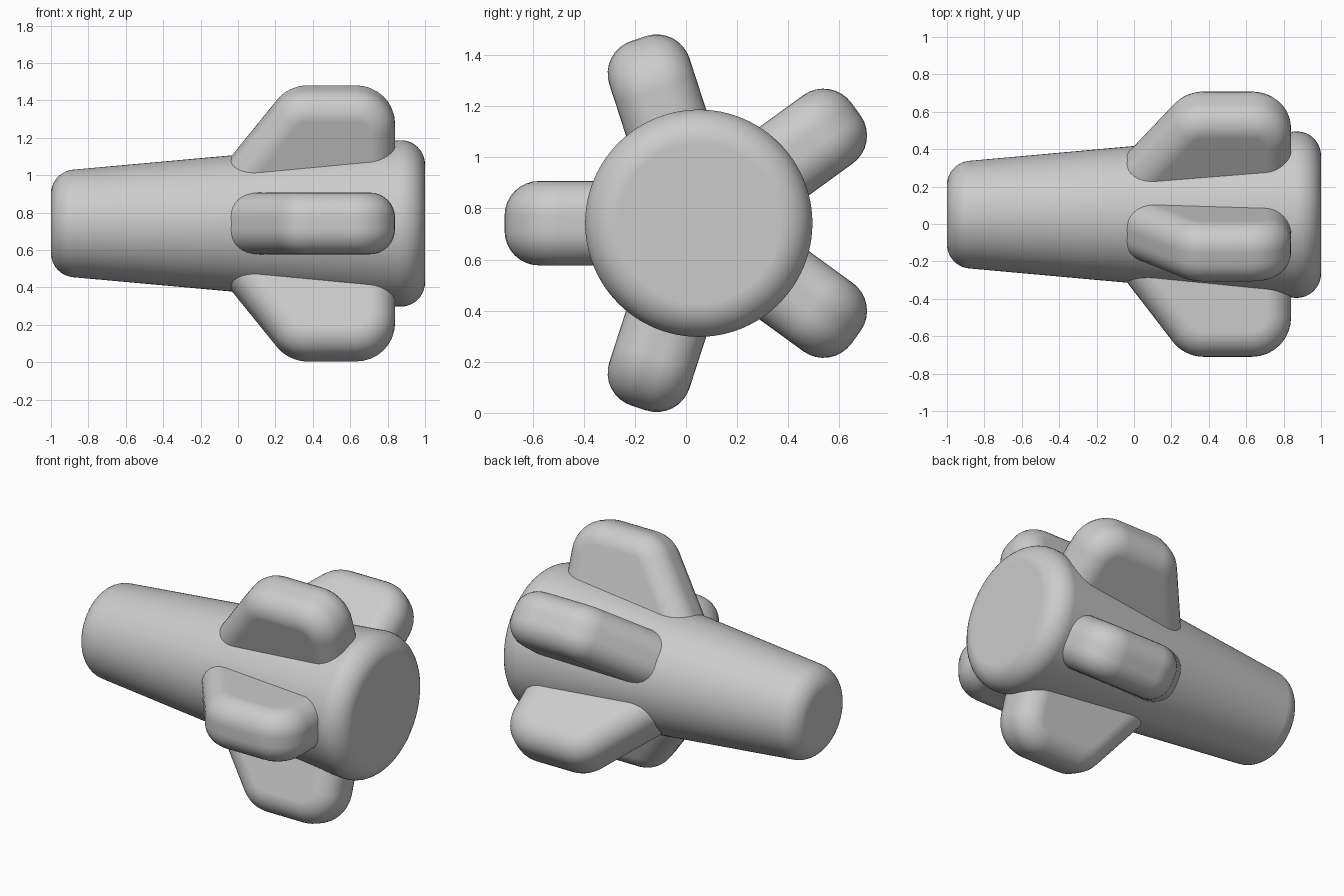
import bpy, bmesh
from math import sin, cos, pi, radians
from mathutils import Vector, Matrix

if "Cube" in bpy.data.objects:
    bpy.data.objects.remove(bpy.data.objects["Cube"])

AXIS_Y, AXIS_Z = 0.05, 0.742


def loft(name, rings, angle=0.0):
    """Skin closed rings of points, cap both ends, turn about the body axis."""
    bm = bmesh.new()
    loops = [[bm.verts.new(p) for p in ring] for ring in rings]
    n = len(loops[0])
    for a, b in zip(loops, loops[1:]):
        for i in range(n):
            j = (i + 1) % n
            bm.faces.new((a[i], a[j], b[j], b[i]))
    bm.faces.new(loops[0])
    bm.faces.new(loops[-1])
    bmesh.ops.recalc_face_normals(bm, faces=bm.faces)
    bm.transform(Matrix.Rotation(angle, 4, 'X'))
    mesh = bpy.data.meshes.new(name)
    bm.to_mesh(mesh)
    bm.free()
    ob = bpy.data.objects.new(name, mesh)
    ob.location = (0, AXIS_Y, AXIS_Z)
    bpy.context.collection.objects.link(ob)
    bpy.ops.object.select_all(action='DESELECT')
    ob.select_set(True)
    bpy.context.view_layer.objects.active = ob
    bpy.ops.object.shade_smooth_by_angle(angle=radians(35))
    ob.modifiers.new("flat_face_normals", 'WEIGHTED_NORMAL')
    return ob


def arc(cx, cy, r, a0, a1, steps):
    return [(cx + r * cos(radians(a0 + (a1 - a0) * i / steps)),
             cy + r * sin(radians(a0 + (a1 - a0) * i / steps)))
            for i in range(steps + 1)]


# Tapered body with rounded ends
profile = arc(0.87, 0.315, 0.13, 0, 95, 10) + arc(-0.87, 0.158, 0.13, 95, 180, 10)
SEG = 96
loft("body", [[(x, r * cos(2 * pi * k / SEG), r * sin(2 * pi * k / SEG))
               for k in range(SEG)] for x, r in profile])

# Fin: rounded outline, inset ring by ring to round its rim
ROUND, EDGE, HALF = 0.21, 0.135, 0.165
CORNERS = [(0.373, 0.55, 142.4, 90), (0.63, 0.55, 90, 0),
           (0.63, 0.21, 0, -90), (0.111, 0.21, -90, -217.6)]


def fin_rings():
    rings = []
    for side in (-1, 1):
        for i in range(9):
            phi = radians(90 * (i / 8 if side > 0 else i / 8 - 1))
            inset = EDGE * (1 - cos(phi))
            z = side * (HALF - EDGE) + EDGE * sin(phi)
            outline = [p for cx, cy, a0, a1 in CORNERS
                       for p in arc(cx, cy, ROUND - inset, a0, a1, 8)]
            rings.append([(x, r, z) for x, r in outline])
    return rings


# Five fins spaced evenly, one pointing straight to the front
for k in range(5):
    loft(f"fin_{k + 1}", fin_rings(), pi + k * 2 * pi / 5)
